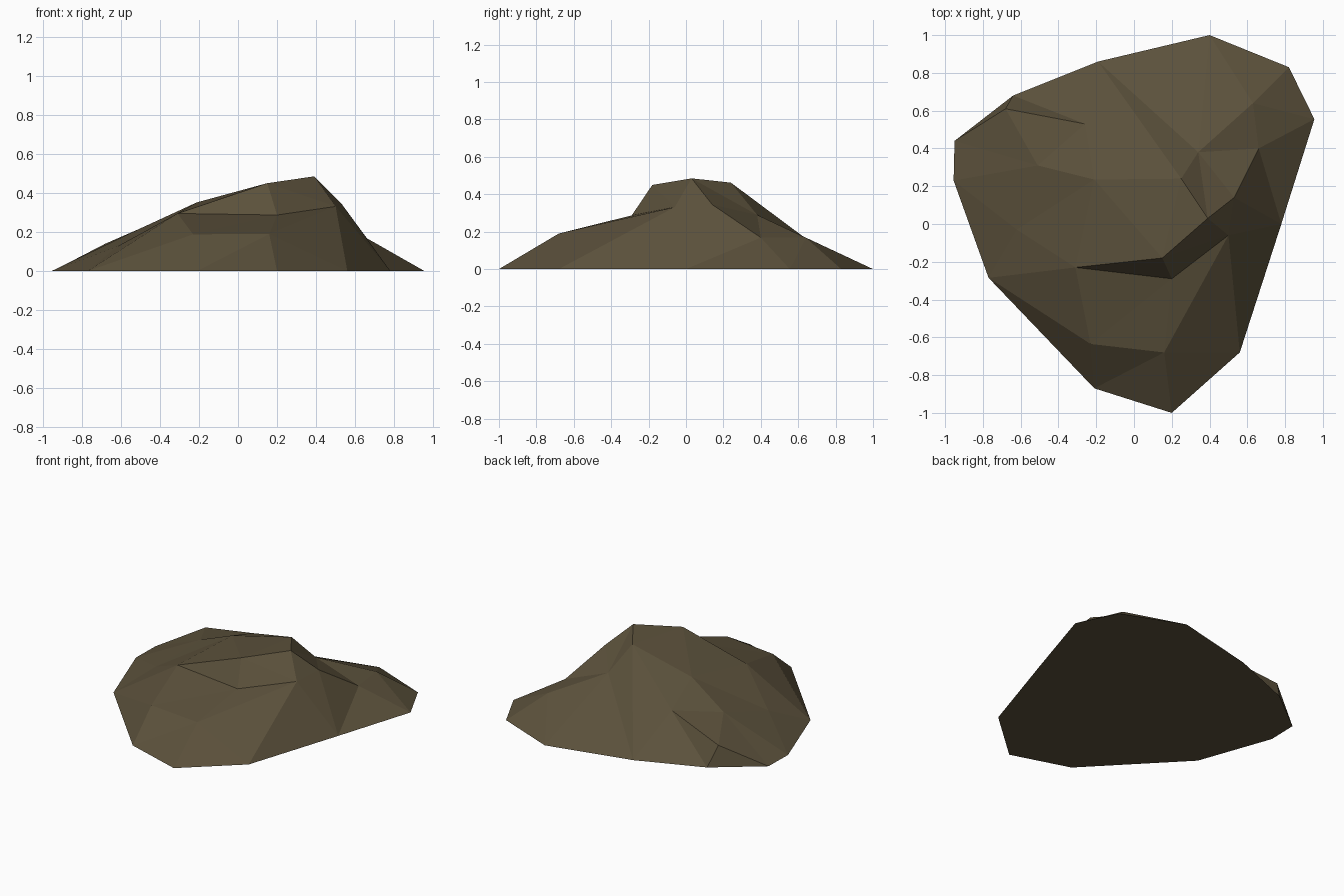
import bpy, bmesh
from mathutils import Vector
from mathutils.geometry import delaunay_2d_cdt

if "Cube" in bpy.data.objects:
    bpy.data.objects.remove(bpy.data.objects["Cube"])

# Ground outline, counter-clockwise from the left tip of the front
OUTLINE = {
    "front_l": (-.21, -.87), "front": (.20, -1), "front_r": (.56, -.68),
    "right": (.78, 0), "back_r": (.955, .555), "back_r2": (.82, .83),
    "back": (.40, 1), "back_l": (-.19, .86), "back_l2": (-.64, .68),
    "left2": (-.95, .44), "left": (-.955, .23), "left_f": (-.77, -.285),
}
# Raised points of the rock
RAISED = {
    "peak": (.39, .03, .485), "ridge_f": (.15, -.18, .45), "ridge_b": (.25, .24, .462),
    "slope_r": (.53, .14, .345), "foot_r": (.66, .40, .168), "slope_b": (.34, .38, .29),
    "foot_b": (.63, .64, .168), "crease": (-.26, .53, .243), "foot_l": (-.68, .61, .14),
    "shoulder": (-.21, .235, .352), "shoulder_l": (-.51, .31, .214), "foot_fl": (-.62, -.03, .125),
    "step_l": (-.31, -.23, .295), "step": (.20, -.29, .287), "step_r": (.50, -.06, .331),
    "toe_l": (-.23, -.635, .188), "toe_r": (.16, -.68, .19),
}
# Edge lines that the facets must follow
CREASES = [
    "step_l ridge_f peak slope_r foot_r back_r",
    "step_l step step_r front_r", "peak step_r slope_r", "step_r right foot_r",
    "peak ridge_b crease foot_l left2", "foot_l back_l2",
    "left_f step_l toe_l", "left_f toe_l toe_r front_r",
    "step toe_r step_r", "toe_r front_l toe_l", "toe_r front",
    "shoulder_l shoulder ridge_b", "foot_r foot_b back_r2", "peak slope_b foot_b back",
    "ridge_b slope_b slope_r", "slope_b foot_r", "slope_b back_l crease",
    "ridge_b back_l", "slope_b back", "left foot_fl step_l", "foot_fl shoulder_l foot_l",
    "ridge_f shoulder step_l",
]

points = {n: (x, y, 0) for n, (x, y) in OUTLINE.items()} | RAISED
names = list(points)
index = {n: i for i, n in enumerate(names)}
edges = []
for chain in [" ".join([*OUTLINE, "front_l"])] + CREASES:
    c = [index[n] for n in chain.split()]
    edges += list(zip(c, c[1:]))
flat = [Vector(points[n][:2]) for n in names]
verts, _, tris, origin, _, _ = delaunay_2d_cdt(flat, edges, [], 1, 1e-5)

# Rock: triangulated facets lifted to their heights, closed by a flat underside
bm = bmesh.new()
bv = [bm.verts.new((v.x, v.y, points[names[o[0]]][2] if o else 0)) for v, o in zip(verts, origin)]
for t in tris:
    bm.faces.new([bv[i] for i in t])
bmesh.ops.holes_fill(bm, edges=[e for e in bm.edges if e.is_boundary], sides=0)
bmesh.ops.recalc_face_normals(bm, faces=bm.faces)
mesh = bpy.data.meshes.new("rock")
bm.to_mesh(mesh)
bm.free()
mat = bpy.data.materials.new("dark brown stone")
mat.diffuse_color = (.105, .082, .044, 1)
mat.use_nodes = True
mat.node_tree.nodes["Principled BSDF"].inputs["Base Color"].default_value = mat.diffuse_color
mesh.materials.append(mat)
bpy.context.collection.objects.link(bpy.data.objects.new("rock", mesh))
